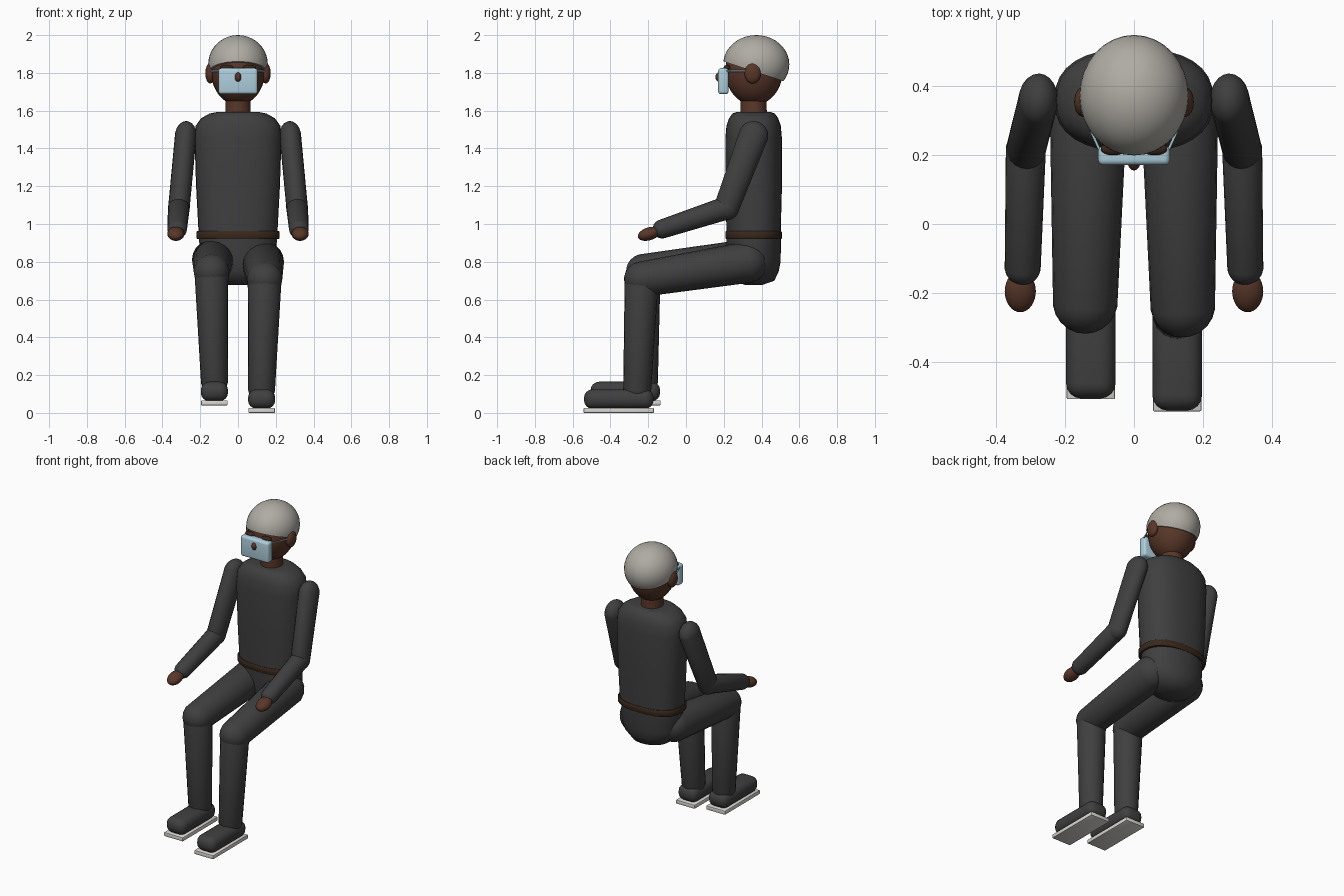
import bpy, bmesh
from math import cos, sin, pi, copysign
from mathutils import Matrix, Vector

if "Cube" in bpy.data.objects:
    bpy.data.objects.remove(bpy.data.objects["Cube"], do_unlink=True)


def material(name, rgb):
    m = bpy.data.materials.new(name)
    m.use_nodes = True
    m.diffuse_color = (*rgb, 1)
    m.node_tree.nodes["Principled BSDF"].inputs["Base Color"].default_value = (*rgb, 1)
    return m


CLOTH = material("charcoal cloth", (.05, .05, .05))
SKIN = material("brown skin", (.1, .038, .022))
BELT = material("dark brown leather", (.04, .021, .011))
HAIR = material("warm grey hair", (.43, .41, .37))
VISOR = material("pale blue visor", (.42, .62, .72))
SOLE = material("off white rubber", (.7, .68, .64))


def finish(name, bm, mat, angle=40):
    bmesh.ops.recalc_face_normals(bm, faces=bm.faces)
    mesh = bpy.data.meshes.new(name)
    bm.to_mesh(mesh)
    bm.free()
    mesh.materials.append(mat)
    ob = bpy.data.objects.new(name, mesh)
    bpy.context.collection.objects.link(ob)
    bpy.ops.object.select_all(action='DESELECT')
    ob.select_set(True)
    bpy.context.view_layer.objects.active = ob
    bpy.ops.object.shade_smooth_by_angle(angle=angle * pi / 180)
    return ob


def ellipsoid(name, loc, radii, mat, tilt=0, cut=None):
    bm = bmesh.new()
    bmesh.ops.create_uvsphere(bm, u_segments=32, v_segments=20, radius=1)
    bm.transform(Matrix.Translation(loc) @ Matrix.Rotation(tilt, 4, 'X')
                 @ Matrix.Diagonal((*radii, 1)))
    if cut:
        bmesh.ops.bisect_plane(bm, geom=bm.verts[:] + bm.edges[:] + bm.faces[:],
                               plane_co=cut[0], plane_no=cut[1], clear_inner=True)
        bmesh.ops.holes_fill(bm, edges=[e for e in bm.edges if e.is_boundary])
    return finish(name, bm, mat)


def limb(name, a, b, ra, rb, mat):
    """Round-ended tapered tube; ra and rb are (sideways, other) radii."""
    a, b = Vector(a), Vector(b)
    z = (b - a).normalized()
    y = z.cross(Vector((1, 0, 0))).normalized()
    x = y.cross(z)
    bm = bmesh.new()
    bmesh.ops.create_uvsphere(bm, u_segments=20, v_segments=11, radius=1)
    widen = 1 / cos(pi / 22)
    for v in bm.verts:
        c, r = (b, rb) if v.co.z > 0 else (a, ra)
        v.co = (c + x * (v.co.x * widen * r[0]) + y * (v.co.y * widen * r[1])
                + z * (v.co.z * max(r)))
    return finish(name, bm, mat)


def loft(name, rings, mat, cy=.358, power=2.4, n=32):
    """Stack of rounded sections given as (z, half width, half depth)."""
    def se(t):
        return copysign(abs(t) ** (2 / power), t)
    bm = bmesh.new()
    rows = [[bm.verts.new((rx * se(cos(2 * pi * i / n)), cy + ry * se(sin(2 * pi * i / n)), z))
             for i in range(n)] for z, rx, ry in rings]
    for lo, hi in zip(rows, rows[1:]):
        for i in range(n):
            j = (i + 1) % n
            bm.faces.new((lo[i], lo[j], hi[j], hi[i]))
    bm.faces.new(rows[0][::-1])
    bm.faces.new(rows[-1])
    return finish(name, bm, mat, 50)


def box(name, lo, hi, mat, bevel=0, segments=4):
    lo, hi = Vector(lo), Vector(hi)
    bm = bmesh.new()
    bmesh.ops.create_cube(bm, size=1)
    bm.transform(Matrix.Translation((lo + hi) / 2) @ Matrix.Diagonal((*(hi - lo), 1)))
    if bevel:
        bmesh.ops.bevel(bm, geom=bm.edges[:], offset=bevel, segments=segments,
                        profile=.5, affect='EDGES')
    return finish(name, bm, mat)


# Trunk
loft("torso", [(.94, .208, .143), (1.2, .222, .15), (1.45, .23, .15), (1.52, .224, .144),
               (1.56, .195, .13), (1.585, .15, .112), (1.593, .11, .09)], CLOTH)
loft("belt", [(.92, .217, .146), (.926, .221, .15), (.956, .221, .15), (.962, .217, .146)], BELT)
loft("pelvis", [(.677, .05, .045), (.70, .125, .11), (.75, .18, .133),
                (.80, .2, .143), (.94, .207, .145)], CLOTH, power=2.1)

# Head
loft("neck", [(1.57, .068, .07), (1.7, .065, .068)], SKIN, power=2)
ellipsoid("head", (0, .36, 1.81), (.143, .152, .18), SKIN)
ellipsoid("hair", (0, .372, 1.845), (.158, .175, .155), HAIR,
          cut=((0, .2, 1.86), Vector((0, .33, 1))))
ellipsoid("nose", (0, .187, 1.778), (.02, .032, .029), SKIN)
box("visor", (-.104, .17, 1.687), (.104, .226, 1.825), VISOR, .016)

# Arms and face details, alike on both sides
for side, s in (("left", 1), ("right", -1)):
    ellipsoid(side + "_ear", (s * .147, .353, 1.798), (.026, .043, .054), SKIN)
    ellipsoid(side + "_brow", (s * .06, .217, 1.828), (.036, .018, .014), BELT)
    limb(side + "_visor_strap", (s * .1, .215, 1.81), (s * .152, .33, 1.81),
         (.004, .004), (.004, .004), VISOR)
    shoulder, elbow = (s * .277, .357, 1.467), (s * .313, .214, 1.085)
    wrist = (s * .322, -.125, .974)
    limb(side + "_upper_arm", shoulder, elbow, (.057, .078), (.057, .066), CLOTH)
    limb(side + "_forearm", elbow, wrist, (.058, .062), (.052, .05), CLOTH)
    ellipsoid(side + "_hand", (s * .329, -.195, .948), (.045, .062, .034), SKIN, .3)

# Legs, the right one a little higher and further back
for side, s, dy, dz in (("left", 1, 0, 0), ("right", -1, .035, .04)):
    hip = (s * .132, .32, .797 + dz * .3)
    knee = (s * .141, -.235 + dy * .3, .708 + dz)
    ankle = (s * .125, -.258 + dy, .13 + dz)
    limb(side + "_thigh", hip, knee, (.112, .11), (.093, .093), CLOTH)
    limb(side + "_shin", knee, ankle, (.09, .09), (.071, .074), CLOTH)
    ends = sorted((s * .053, s * .197))
    box(side + "_shoe", (ends[0], -.54 + dy, .022 + dz), (ends[1], -.172 + dy, .125 + dz),
        CLOTH, .045)
    box(side + "_sole", (ends[0] + .002, -.542 + dy, dz), (ends[1] - .002, -.17 + dy, .026 + dz),
        SOLE, .004, 2)
